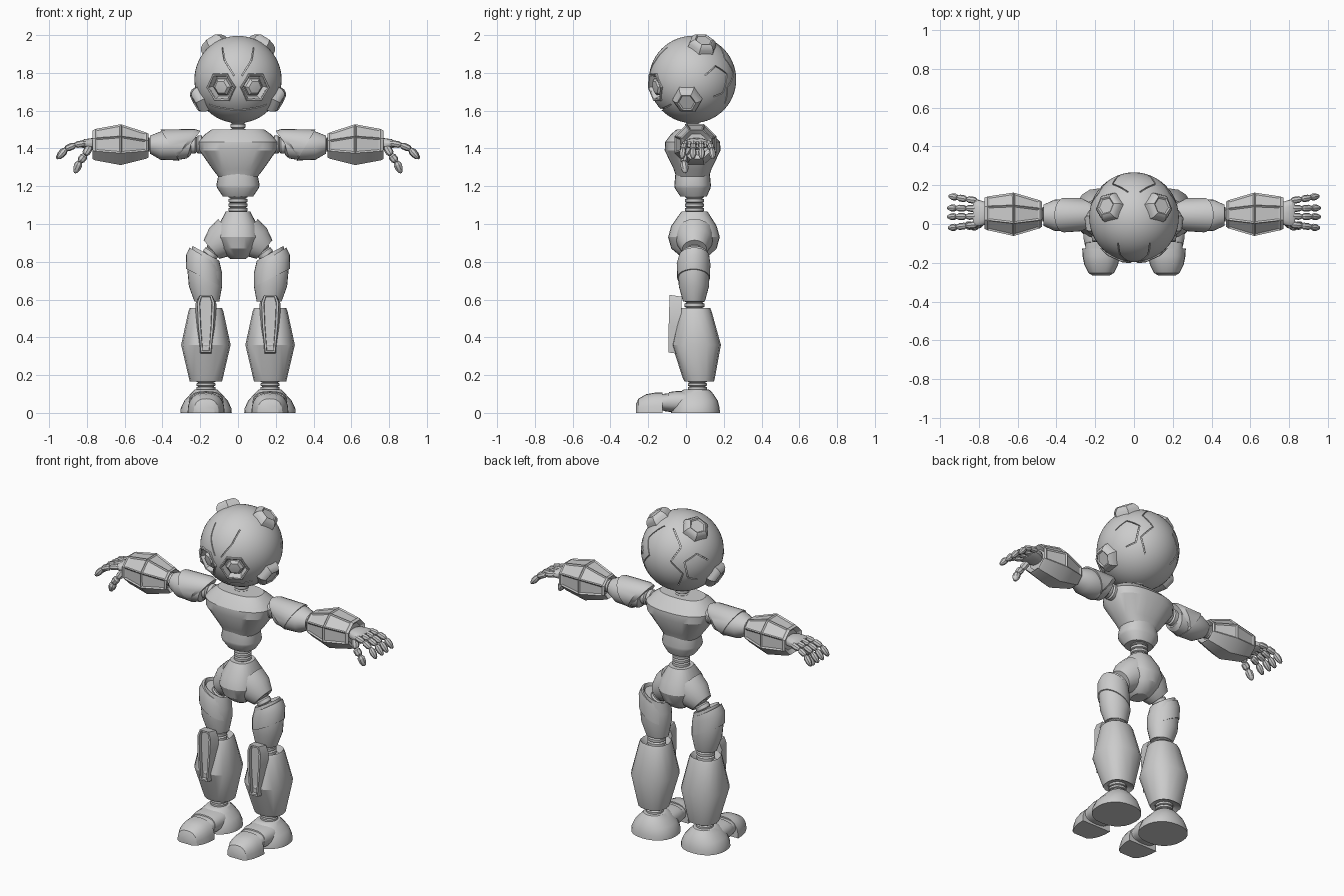
import bpy, bmesh
from math import sin, cos, pi, copysign
from mathutils import Vector as V

if "Cube" in bpy.data.objects:
    bpy.data.objects.remove(bpy.data.objects["Cube"])

grey = bpy.data.materials.new("light grey")
grey.diffuse_color = (0.6, 0.6, 0.6, 1)
grey.use_nodes = True
grey.node_tree.nodes["Principled BSDF"].inputs["Base Color"].default_value = grey.diffuse_color
HC, HR = V((0, 0.035, 1.765)), 0.231      # head centre and radius


def skin(bm, rings, caps=(True, True)):
    """Join rings of points into a surface."""
    vs = [[bm.verts.new((p.x, p.y, max(p.z, 0))) for p in r] for r in rings]
    n = len(vs[0])
    for a, b in zip(vs, vs[1:]):
        for i in range(n):
            j = (i + 1) % n
            bm.faces.new((a[i], a[j], b[j], b[i]))
    if caps[0]:
        bm.faces.new(vs[0][::-1])
    if caps[1]:
        bm.faces.new(vs[-1])


def limb(bm, p, q, prof, n=12, caps=(True, True)):
    """Turned part from p to q; prof holds (fraction, radius)."""
    p, q = V(p), V(q)
    d = (q - p).normalized()
    u = d.cross(V((0, 0, 1)))
    u = u.normalized() if u.length > 1e-3 else V((1, 0, 0))
    w = u.cross(d)
    skin(bm, [[p.lerp(q, t) + (u * cos(2 * pi * i / n) + w * sin(2 * pi * i / n)) * r
               for i in range(n)] for t, r in prof], caps)


def finish(name, bm, mirror=True, angle=30):
    bmesh.ops.recalc_face_normals(bm, faces=bm.faces)
    me = bpy.data.meshes.new(name)
    bm.to_mesh(me)
    bm.free()
    me.materials.append(grey)
    ob = bpy.data.objects.new(name, me)
    bpy.context.collection.objects.link(ob)
    smooth(ob, angle)
    if mirror:
        ob.modifiers.new("mirror", 'MIRROR')
    return ob


def smooth(ob, angle=30):
    bpy.ops.object.select_all(action='DESELECT')
    ob.select_set(True)
    bpy.context.view_layer.objects.active = ob
    bpy.ops.object.shade_smooth_by_angle(angle=angle * pi / 180)


def loft(name, axis, rings, n=24, p=1.0, mirror=True, start=0.0, panel=None):
    """Rings along an axis: (t, centre a, centre b, radius a, radius b, tilt a, tilt b)."""
    bm = bmesh.new()
    out = []
    for t, ca, cb, ra, rb, *tilt in rings:
        ka, kb = tilt or (0, 0)
        ring = []
        for i in range(n):
            c, s = cos(start + 2 * pi * i / n), sin(start + 2 * pi * i / n)
            a, b = ra * copysign(abs(c) ** p, c), rb * copysign(abs(s) ** p, s)
            h = t + ka * a + kb * b
            ring.append(V({'z': (ca + a, cb + b, h), 'x': (h, ca + a, cb + b),
                           'y': (ca + a, h, cb + b)}[axis]))
        out.append(ring)
    skin(bm, out)
    if panel:
        bmesh.ops.recalc_face_normals(bm, faces=bm.faces)
        fs = [f for f in bm.faces if len(f.verts) == 4 and panel(f)]
        bmesh.ops.inset_individual(bm, faces=fs, thickness=0.012, depth=-0.006)
    return finish(name, bm, mirror)


def ribs(name, p, q, r, k, mirror=True):
    """Ribbed flexible joint with k rings."""
    prof = []
    for i in range(k):
        prof += [(i / k, r * .8), ((i + .2) / k, r), ((i + .8) / k, r), ((i + 1) / k - .001, r * .8)]
    bm = bmesh.new()
    limb(bm, p, q, prof, 16)
    finish(name, bm, mirror)


# ---- head: ball with eye sockets and panel grooves cut in
bm = bmesh.new()
bmesh.ops.create_uvsphere(bm, u_segments=48, v_segments=28, radius=HR)
bmesh.ops.translate(bm, verts=bm.verts, vec=HC)
head = finish("head", bm, False)

EYE = V((.093, -.205, -.043)).normalized()
cut = bmesh.new()
for s in (1, -1):
    d = V((EYE.x * s, EYE.y, EYE.z))
    limb(cut, HC + d * .185, HC + d * .3, [(0, .068), (1, .074)], 6)


def groove(pts):
    path = []
    for a, b in zip(pts, pts[1:]):
        path += [V(a).lerp(V(b), i / 6).normalized() for i in range(6)]
    path.append(V(pts[-1]).normalized())
    rings = []
    for i, d in enumerate(path):
        t = path[min(i + 1, len(path) - 1)] - path[max(i - 1, 0)]
        side = d.cross(t).normalized() * .003
        rings.append([HC + d * r + side * k for r, k in ((.222, -1), (.222, 1), (.25, 1), (.25, -1))])
    skin(cut, rings)


for s in (1, -1):
    groove([(s * .08, -.13, .165), (s * .07, -.19, .10), (s * .02, -.22, .02)])          # brow
    groove([(s * .03, .13, .19), (s * .11, .17, .11), (s * .07, .21, .03),
            (s * .13, .18, -.04), (s * .09, .17, -.13)])                                 # back
    groove([(s * .2, .06, .02), (s * .18, .12, .07), (s * .14, .18, .03),
            (s * .15, .16, -.07), (s * .18, .11, -.09)])                                 # side
groove([(-.16, -.12, -.14), (-.08, -.17, -.165), (.08, -.17, -.165), (.16, -.12, -.14)])  # mouth
cutter = finish("head_cutter", cut, False)
cutter.hide_render = True
m = head.modifiers.new("cut", 'BOOLEAN')
m.operation, m.solver, m.object = 'DIFFERENCE', 'EXACT', cutter
m.use_self = True
bpy.context.view_layer.update()
cut_mesh = bpy.data.meshes.new_from_object(head.evaluated_get(bpy.context.evaluated_depsgraph_get()))
head.modifiers.clear()
head.data = cut_mesh
bpy.data.objects.remove(cutter)
smooth(head)


def stud(name, d, prof, n=6, caps=(False, True)):
    """Part on the head along direction d; prof holds (distance, radius)."""
    bm = bmesh.new()
    limb(bm, HC, HC + V(d).normalized(), prof, n, caps)
    finish(name, bm)


stud("eye_rim", EYE, [(.19, .084), (.224, .084), (.228, .08), (.226, .072), (.188, .06)], 6, (False, False))
stud("eye", EYE, [(.18, .052), (.208, .05), (.222, .036), (.224, .02)])
BOLT = [(.19, .082), (.238, .077), (.256, .064), (.264, .05), (.258, .042)]
stud("ear_bolt", (.215, -.03, -.115), BOLT)
stud("crown_bolt", (.135, .055, .195), BOLT)

# ---- neck, torso and spine
ribs("neck", (0, .035, 1.48), (0, .035, 1.56), .04, 3, False)
loft("chest", 'z', [(1.245, 0, .035, .10, .085), (1.29, 0, .035, .135, .10), (1.39, 0, .035, .205, .148),
                    (1.435, 0, .035, .21, .145), (1.475, 0, .03, .175, .11), (1.50, 0, .03, .14, .08)],
     32, .8, False)
loft("abdomen", 'z', [(1.145, 0, .04, .08, .07), (1.19, 0, .035, .11, .095),
                      (1.205, 0, .035, .115, .097), (1.28, 0, .035, .10, .09)], 24, .85, False)
ribs("spine", (0, .045, 1.04), (0, .045, 1.16), .05, 5, False)

# ---- pelvis and hips
loft("pelvis", 'z', [(1.065, 0, .045, .065, .07), (.99, 0, .042, .105, .12), (.93, 0, .042, .115, .137),
                     (.87, 0, .042, .09, .12), (.83, 0, .045, .06, .075), (.815, 0, .045, .04, .05)],
     24, .85, False)
bm = bmesh.new()
limb(bm, (.04, .045, .95), (.14, .045, .865), [(0, .1), (.5, .095), (1, .065), (1, .05)], 20)
finish("hip_cup", bm)
ribs("hip_joint", (.115, .045, .885), (.175, .045, .80), .042, 3)

# ---- legs
loft("thigh", 'z', [(.8, .17, .045, .055, .055, .55, 0), (.845, .17, .045, .07, .072, .55, 0),
                    (.76, .177, .04, .093, .083, .2, 0), (.67, .172, .042, .088, .08),
                    (.59, .165, .042, .066, .058), (.59, .165, .042, .05, .045)])
loft("thigh_plate", 'z', [(.83, .18, .043, .076, .08, .6, 0), (.79, .182, .04, .093, .089, .5, 0),
                          (.715, .18, .04, .094, .087, .5, 0)])
ribs("knee_joint", (.167, .045, .53), (.167, .045, .61), .052, 3)
loft("shin", 'z', [(.52, .17, .05, .06, .06), (.555, .17, .05, .085, .078), (.54, .17, .05, .092, .085),
                   (.36, .17, .055, .131, .13), (.185, .17, .068, .09, .085), (.165, .17, .07, .085, .078),
                   (.18, .17, .065, .06, .055)], 16, .85)
# knee guard with a recessed slot
bm = bmesh.new()
half = [(.026, .32), (.04, .46), (.045, .585), (.03, .625)]
pts = [(x, z) for x, z in half] + [(-x, z) for x, z in half[::-1]]
front = bm.faces.new([bm.verts.new((.17 + x, -.092 + .03 * max(z - .45, 0), z)) for x, z in pts])
back = bmesh.ops.extrude_face_region(bm, geom=[front])["geom"]
for v in (g for g in back if isinstance(g, bmesh.types.BMVert)):
    v.co = (.17 + (v.co.x - .17) * 1.25, -.025, v.co.z - .01)
bm.faces.ensure_lookup_table()
front = min(bm.faces, key=lambda f: f.calc_center_median().y)
bmesh.ops.recalc_face_normals(bm, faces=bm.faces)
bmesh.ops.inset_individual(bm, faces=[front], thickness=.012, depth=0)
bmesh.ops.inset_individual(bm, faces=[front], thickness=.002, depth=-.02)
finish("knee_guard", bm)
ribs("ankle_joint", (.17, .06, .10), (.17, .06, .18), .05, 4)

# ---- feet
loft("heel", 'z', [(0, .169, .05, .136, .13), (.025, .169, .05, .134, .128), (.065, .169, .05, .115, .118),
                   (.1, .169, .05, .083, .095), (.122, .169, .055, .062, .07), (.125, .169, .055, .05, .055)], 24, .9)
loft("instep", 'y', [(-.15, .169, .055, .078, .042), (-.1, .169, .057, .084, .046),
                     (.04, .169, .06, .09, .052)], 20, .8)
loft("instep_strap", 'y', [(-.105, .169, .06, .085, .05, 0, .3), (-.07, .169, .06, .092, .055, 0, .3),
                           (0, .169, .06, .092, .056, 0, .3)], 20, .8)
loft("toe_cap", 'y', [(-.265, .169, 0, .045, .045), (-.252, .169, 0, .066, .075), (-.21, .169, 0, .087, .099),
                      (-.165, .169, 0, .096, .107), (-.125, .169, 0, .098, .108)], 24, .8)

# ---- arms
ribs("shoulder_joint", (.15, .045, 1.42), (.29, .045, 1.42), .048, 4)
loft("upper_arm", 'x', [(.25, .045, 1.415, .05, .05), (.25, .045, 1.415, .07, .068, 0, -.3),
                        (.33, .045, 1.415, .085, .078), (.41, .045, 1.415, .08, .075),
                        (.465, .045, 1.42, .055, .048), (.455, .045, 1.42, .04, .035)])
loft("shoulder_plate", 'x', [(.25, .048, 1.425, .07, .068, 0, -.75), (.28, .048, 1.42, .086, .083, 0, -.6),
                             (.36, .046, 1.417, .089, .083, 0, .6)])
ribs("elbow_joint", (.43, .05, 1.42), (.51, .05, 1.42), .04, 4)
loft("forearm", 'x', [(.5, .05, 1.415, .045, .045), (.475, .05, 1.415, .07, .068), (.485, .05, 1.415, .078, .075),
                      (.62, .05, 1.42, .121, .117), (.755, .055, 1.42, .094, .09), (.77, .055, 1.42, .087, .082),
                      (.75, .055, 1.42, .065, .06)], 8, 1, True, pi / 8,
     lambda f: f.calc_area() > .008 and f.normal.z > -.3)

# ---- hands
loft("palm", 'x', [(.74, .055, 1.42, .04, .028), (.77, .055, 1.425, .06, .03),
                   (.815, .058, 1.425, .072, .024), (.83, .058, 1.422, .068, .016)], 16, .75)
bm = bmesh.new()
SEG = [(0, .6), (.2, 1), (.75, 1), (1, .6)]
TIP = [(0, .6), (.25, 1.05), (.6, 1), (.9, .6), (1, .2)]


def digit(path, r):
    for i, (a, b) in enumerate(zip(path, path[1:])):
        limb(bm, a, b, [(t, k * r) for t, k in (TIP if i == len(path) - 2 else SEG)], 8)


for y, spread, ln in ((-.003, -.006, .97), (.04, -.001, 1), (.08, .001, 1), (.12, .008, .95)):
    digit([(.81 + dx * ln, y + spread * k, z) for k, (dx, z) in
           enumerate(((0, 1.428), (.055, 1.418), (.105, 1.397), (.15, 1.345)))], .0175)
digit([(.785, .015, 1.41), (.81, -.012, 1.365), (.838, -.012, 1.33), (.864, -.003, 1.27)], .021)
finish("fingers", bm)
